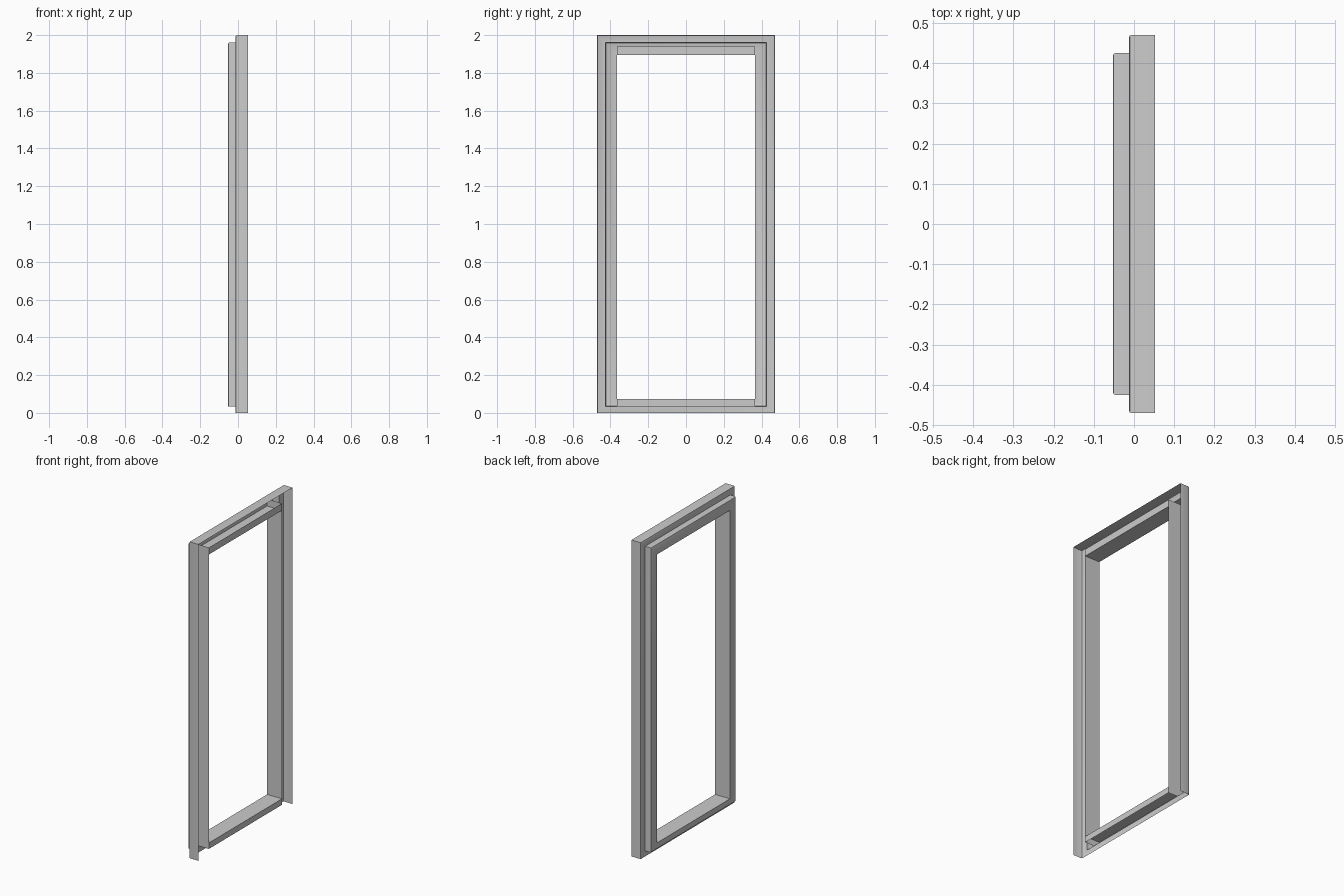
import bpy, bmesh

cube = bpy.data.objects.get("Cube")
if cube:
    bpy.data.objects.remove(cube, do_unlink=True)

# One grey for the folded sheet metal
steel = bpy.data.materials.new("light_grey_metal")
steel.use_nodes = True
grey = (0.6, 0.6, 0.6, 1.0)
steel.diffuse_color = grey
steel.node_tree.nodes["Principled BSDF"].inputs["Base Color"].default_value = grey

FRONT, STEP = 0.052, -0.012
JAMB, SILL, HEAD = 0.365, 0.073, 1.896
LIP_LOW, LIP_HIGH = 0.035, 1.94


def finish(name, bm):
    mesh = bpy.data.meshes.new(name)
    bm.to_mesh(mesh)
    bm.free()
    mesh.materials.append(steel)
    obj = bpy.data.objects.new(name, mesh)
    bpy.context.collection.objects.link(obj)
    bpy.ops.object.select_all(action="DESELECT")
    obj.select_set(True)
    bpy.context.view_layer.objects.active = obj
    bpy.ops.object.shade_smooth_by_angle()
    return obj


def ring(bm, x, half, low, high):
    corners = ((-half, low), (half, low), (half, high), (-half, high))
    return [bm.verts.new((x, y, z)) for y, z in corners]


# Folded frame: outer flange, rebate step, back face and inner jamb, open on +x
bm = bmesh.new()
folds = [
    (FRONT, 0.47, 0.0, 2.0),
    (STEP, 0.47, 0.0, 2.0),
    (STEP, 0.425, 0.035, 1.96),
    (-FRONT, 0.425, 0.035, 1.96),
    (-FRONT, JAMB, SILL, HEAD),
    (FRONT, JAMB, SILL, HEAD),
]
rings = [ring(bm, *fold) for fold in folds]
for n, (a, b) in enumerate(zip(rings, rings[1:])):
    for i in range(4):
        if n == 0 and i == 0:
            continue  # the outer flange has no bottom side
        j = (i + 1) % 4
        bm.faces.new((a[i], b[i], b[j], a[j]))

# Slightly rounded bends on the outer folds
bends = [e for e in bm.edges if not e.is_boundary
         and any(set(e.verts) <= set(rings[k]) for k in (1, 3))]
bmesh.ops.bevel(bm, geom=bends, offset=0.005, segments=2, profile=0.5, affect="EDGES")
finish("folded_frame", bm)


# Returned lip with end cheeks behind the sill and the head
def lip(name, edge, tip):
    bm = bmesh.new()
    path = [(-FRONT, -JAMB), (FRONT, -JAMB), (FRONT, JAMB), (-FRONT, JAMB)]
    columns = [[bm.verts.new((x, y, z)) for z in (min(edge, tip), max(edge, tip))]
               for x, y in path]
    for a, b in zip(columns, columns[1:]):
        bm.faces.new((a[0], b[0], b[1], a[1]))
    finish(name, bm)


lip("sill_lip", SILL, LIP_LOW)
lip("head_lip", HEAD, LIP_HIGH)
